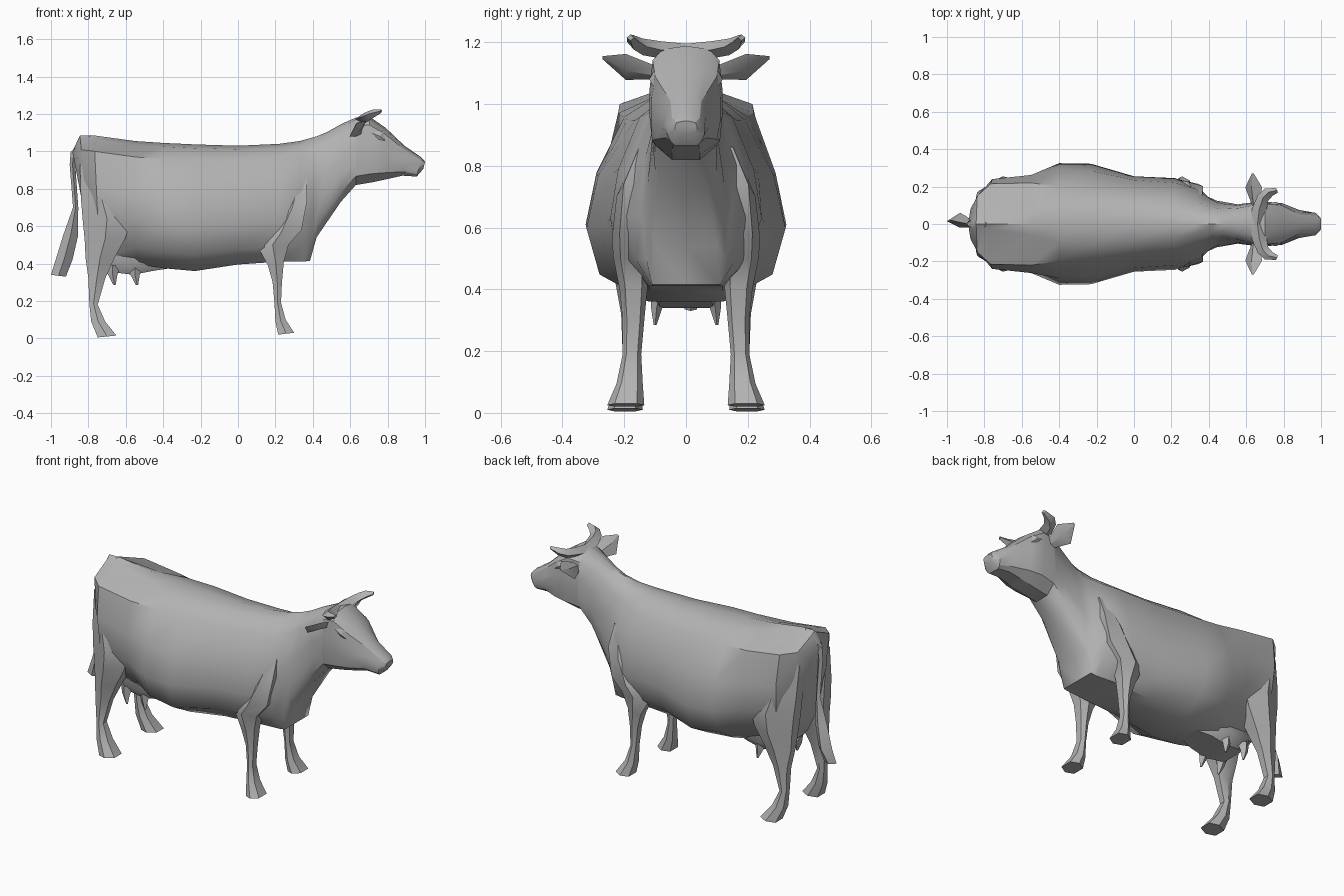
import bpy, bmesh, math
from mathutils import Vector

hide = bpy.data.materials.new("hide_grey")
hide.diffuse_color = (0.45, 0.45, 0.45, 1)


def loft(name, rings, angle=30, start=True, end=True):
    """Skin a surface over a row of equal rings, with optional end caps."""
    bm = bmesh.new()
    rows = [[bm.verts.new(p) for p in r] for r in rings]
    n = len(rows[0])
    for a, b in zip(rows, rows[1:]):
        for i in range(n):
            j = (i + 1) % n
            bm.faces.new((a[i], a[j], b[j], b[i]))
    if start:
        bm.faces.new(rows[0])
    if end:
        bm.faces.new(rows[-1])
    bmesh.ops.recalc_face_normals(bm, faces=bm.faces)
    me = bpy.data.meshes.new(name)
    bm.to_mesh(me)
    bm.free()
    me.materials.append(hide)
    ob = bpy.data.objects.new(name, me)
    bpy.context.collection.objects.link(ob)
    bpy.ops.object.select_all(action='DESELECT')
    ob.select_set(True)
    bpy.context.view_layer.objects.active = ob
    bpy.ops.object.shade_smooth_by_angle(angle=math.radians(angle))
    return ob


LEVELS = (0.03, 0.13, 0.4, 0.65, 0.87, 1.0)


def torso_ring(s):
    """Symmetric slanted section: top x, bottom x, top z, bottom z, half widths."""
    xt, xb, zt, zb = s[:4]
    half = [(xt + (xb - xt) * f, w, zt + (zb - zt) * f) for f, w in zip(LEVELS, s[4:])]
    return [(xt, 0, zt)] + half + [(xb, 0, zb)] + [(x, -y, z) for x, y, z in reversed(half)]


def leg_ring(x0, x1, y0, y1, z0, z1, side):
    """Six-sided leg section, z0 at the back and z1 at the front."""
    ym, zm, xm = (y0 + y1) / 2, (z0 + z1) / 2, (x0 + x1) / 2
    a, b = y0 * 0.6 + ym * 0.4, y1 * 0.6 + ym * 0.4
    c = y1 * 0.15 + ym * 0.85 if z0 > 0.4 else b   # narrower back edge on the thigh
    pts = [(x0, a, z0), (xm, y0, zm), (x1, a, z1), (x1, b, z1), (xm, y1, zm), (x0, c, z0)]
    return [(x, y * side, z) for x, y, z in pts]


def spike(name, path, side=1):
    """Tapered four-sided shape: centre, half size along u and v per station."""
    rings = []
    for c, u, v in path:
        c, u, v = Vector(c), Vector(u), Vector(v)
        rings.append([(p.x, p.y * side, p.z) for p in (c + u, c + v, c - u, c - v)])
    return loft(name, rings)


# Torso and neck
body = [
    (-0.885, -0.80, 1.00, 0.55, .03, .08, .10, .08, .07, .04),
    (-0.845, -0.79, 1.085, 0.50, .02, .15, .165, .15, .11, .05),
    (-0.77, -0.74, 1.085, 0.43, .03, .215, .24, .225, .15, .08),
    (-0.55, -0.55, 1.055, 0.40, .06, .22, .262, .262, .175, .10),
    (-0.40, -0.40, 1.045, 0.375, .10, .20, .29, .325, .26, .12),
    (-0.23, -0.23, 1.037, 0.36, .11, .19, .285, .322, .28, .12),
    (0.00, 0.00, 1.03, 0.395, .09, .165, .235, .255, .22, .12),
    (0.22, 0.22, 1.04, 0.41, .07, .15, .22, .245, .20, .12),
    (0.33, 0.35, 1.055, 0.41, .05, .12, .185, .20, .16, .11),
    (0.42, 0.385, 1.08, 0.415, .04, .09, .135, .145, .13, .11),
    (0.48, 0.42, 1.105, 0.54, .04, .08, .11, .125, .12, .10),
    (0.56, 0.55, 1.15, 0.73, .045, .085, .10, .105, .10, .07),
    (0.63, 0.63, 1.18, 0.82, .06, .10, .11, .115, .10, .045),
]
loft("body", [torso_ring(s) for s in body], angle=40, end=False)

# Head and muzzle, starting from the last neck section
head = [
    body[-1],
    (0.70, 0.72, 1.188, 0.835, .075, .108, .118, .118, .11, .045),
    (0.79, 0.79, 1.125, 0.85, .06, .10, .112, .112, .10, .045),
    (0.89, 0.88, 1.03, 0.87, .035, .05, .065, .075, .065, .04),
    (0.98, 0.955, 0.968, 0.865, .025, .045, .06, .06, .05, .035),
    (1.00, 0.99, 0.945, 0.905, .015, .03, .035, .035, .03, .02),
]
loft("head", [torso_ring(s) for s in head], start=False)

# Legs: x back, x front, y inner, y outer, z back, z front; tops sink into the torso
front_leg = [
    (0.29, 0.365, .10, .165, .82, .86),
    (0.21, 0.37, .11, .225, .66, .74),
    (0.12, 0.34, .115, .24, .55, .58),
    (0.10, 0.27, .12, .235, .50, .50),
    (0.16, 0.245, .125, .215, .39, .41),
    (0.185, 0.235, .135, .205, .30, .30),
    (0.195, 0.23, .145, .205, .19, .19),
    (0.20, 0.255, .14, .225, .09, .10),
    (0.215, 0.30, .135, .255, .02, .03),
]
hind_leg = [
    (-0.845, -0.68, .08, .19, .93, .93),
    (-0.84, -0.62, .07, .235, .75, .75),
    (-0.83, -0.57, .07, .255, .63, .65),
    (-0.82, -0.60, .08, .25, .53, .54),
    (-0.815, -0.66, .11, .23, .43, .43),
    (-0.80, -0.71, .14, .21, .32, .32),
    (-0.795, -0.75, .15, .205, .19, .18),
    (-0.785, -0.71, .145, .225, .09, .09),
    (-0.75, -0.65, .14, .255, .005, .015),
]
for side, word in ((-1, "right"), (1, "left")):
    for name, sections in (("front_leg_", front_leg), ("hind_leg_", hind_leg)):
        loft(name + word, [leg_ring(*s, side) for s in sections], angle=35, start=False)

    # Ear: flat leaf pointing sideways
    spike("ear_" + word, [
        ((.65, .09, 1.10), (.015, 0, .02), (.01, 0, -.01)),
        ((.64, .195, 1.12), (.045, 0, .042), (.012, 0, -.012)),
        ((.635, .27, 1.15), (.005, 0, .005), (.002, 0, -.002)),
    ], side)

    # Horn: leaves the poll, curves outward, then forward
    spike("horn_" + word, [
        ((.66, 0, 1.165), (.035, 0, 0), (0, 0, .03)),
        ((.67, .08, 1.175), (.04, 0, 0), (0, 0, .028)),
        ((.69, .14, 1.185), (.028, -.015, 0), (0, 0, .027)),
        ((.72, .17, 1.20), (.02, -.02, 0), (0, 0, .023)),
        ((.765, .18, 1.215), (.005, -.012, 0), (0, 0, .01)),
    ], side)

    # Brow ridge over the eye
    spike("brow_" + word, [
        ((.71, .10, 1.10), (.01, 0, .02), (0, .01, 0)),
        ((.76, .104, 1.08), (.01, 0, .025), (0, .015, 0)),
        ((.81, .085, 1.04), (.01, 0, .02), (0, .01, 0)),
    ], side)

    # Teats
    for i, x in enumerate((-0.67, -0.55)):
        spike("teat_%s_%d" % (word, i + 1), [
            ((x, .085, .39), (.04, 0, 0), (0, .03, 0)),
            ((x, .095, .34), (.025, 0, 0), (0, .018, 0)),
            ((x + .01, .10, .285), (.006, 0, 0), (0, .005, 0)),
        ], side)

# Udder
udder = [(-0.75, .06, .43, .52), (-0.68, .11, .355, .52), (-0.56, .125, .34, .50),
         (-0.46, .12, .36, .48), (-0.36, .08, .375, .46)]
loft("udder", [[(x, w, t), (x, w, b + .05), (x, w * .7, b), (x, -w * .7, b),
                (x, -w, b + .05), (x, -w, t)] for x, w, b, t in udder], angle=40)

# Tail and tuft
spike("tail", [
    ((-.80, 0, 1.07), (.015, 0, .02), (0, .02, 0)),
    ((-.875, 0, 1.015), (.02, 0, .02), (0, .02, 0)),
    ((-.885, 0, .93), (.015, 0, 0), (0, .016, 0)),
    ((-.868, 0, .70), (.014, 0, 0), (0, .014, 0)),
    ((-.895, .01, .55), (.04, 0, 0), (0, .03, 0)),
    ((-.93, .02, .42), (.045, 0, 0), (0, .04, 0)),
    ((-.96, .015, .335), (.04, 0, -.005), (0, .02, 0)),
])
